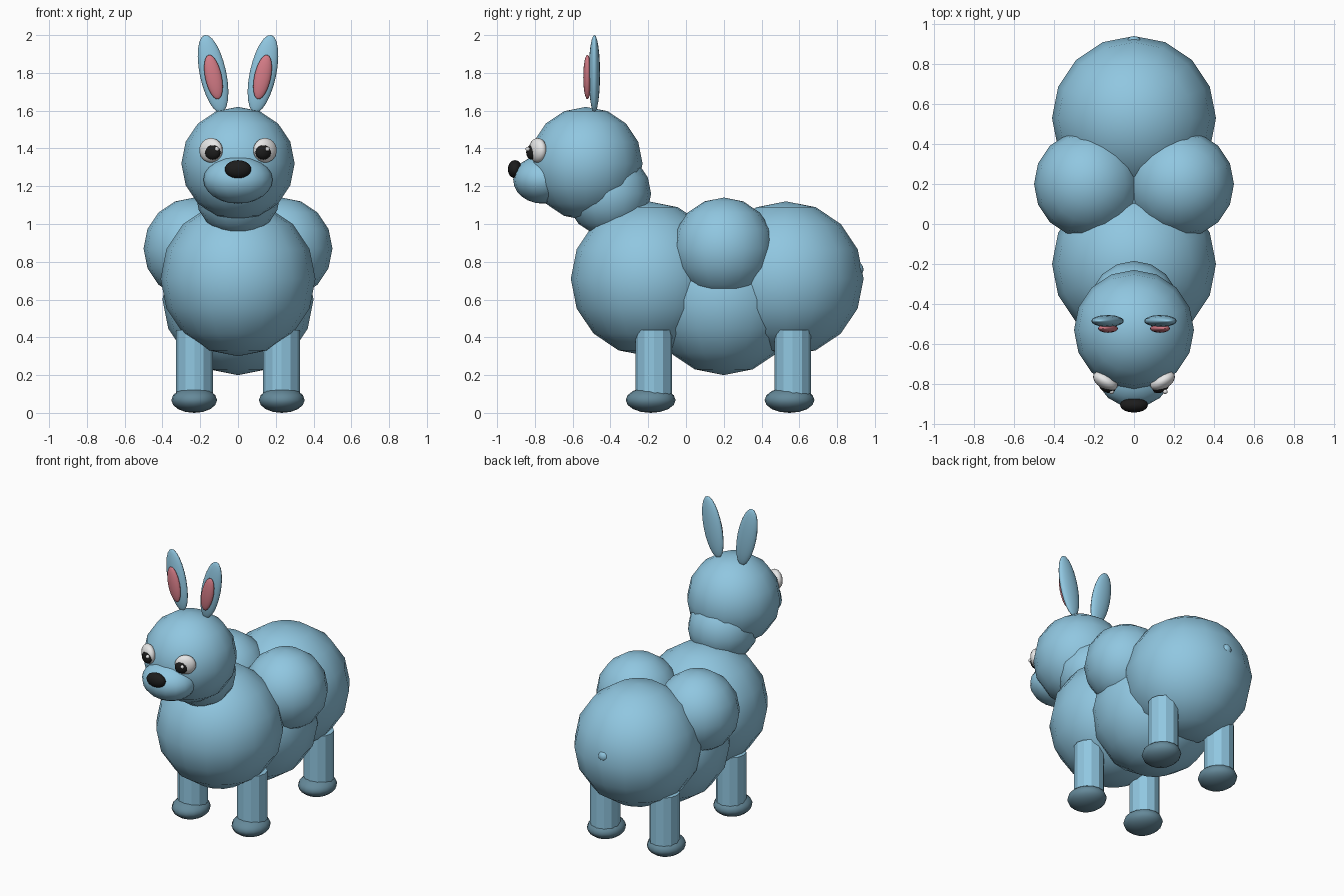
import bpy
from math import radians
from mathutils import Matrix

cube = bpy.data.objects.get("Cube")
if cube:
    bpy.data.objects.remove(cube, do_unlink=True)


def material(name, rgb):
    m = bpy.data.materials.new(name)
    m.use_nodes = True
    m.diffuse_color = (*rgb, 1)
    m.node_tree.nodes["Principled BSDF"].inputs["Base Color"].default_value = (*rgb, 1)
    return m


BLUE = material("sky blue", (0.28, 0.57, 0.75))
HOOF = material("slate blue", (0.13, 0.25, 0.32))
PINK = material("ear pink", (0.66, 0.20, 0.24))
WHITE = material("eye white", (0.84, 0.84, 0.84))
BLACK = material("black", (0.012, 0.012, 0.012))


def ball(name, center, radii, mat, turn=(0, 0, 0), rings=8):
    """Smooth low-poly ellipsoid, turned by degrees."""
    bpy.ops.mesh.primitive_uv_sphere_add(segments=16, ring_count=rings, radius=1,
                                         location=center,
                                         rotation=[radians(a) for a in turn])
    ob = bpy.context.object
    ob.name = name
    ob.scale = (radii,) * 3 if isinstance(radii, (int, float)) else radii
    ob.data.materials.append(mat)
    bpy.ops.object.shade_smooth()
    return ob


# Body: chest, rump, belly, neck and tail
ball("chest", (0, -0.20, 0.71), 0.41, BLUE)
ball("rump", (0, 0.53, 0.71), 0.41, BLUE)
ball("belly", (0, 0.20, 0.60), 0.40, BLUE)
ball("neck", (0, -0.41, 1.16), 0.225, BLUE)
ball("tail", (0, 0.90, 0.76), 0.04, BLUE)

# Head, muzzle and nose
ball("head", (0, -0.53, 1.32), 0.30, BLUE)
ball("muzzle", (0, -0.76, 1.235), (0.183, 0.155, 0.127), BLUE, rings=12)
ball("nose", (0, -0.905, 1.29), (0.07, 0.038, 0.048), BLACK, rings=12)

for side, s in (("left", 1), ("right", -1)):
    # Rounded hump beside the back
    ball(side + "_hump", (0.23 * s, 0.20, 0.87), 0.27, BLUE)

    # Ears leaning outwards
    ball(side + "_ear", (0.132 * s, -0.485, 1.795), (0.07, 0.03, 0.21), BLUE,
         (0, 12 * s, 0), 12)
    ball(side + "_inner_ear", (0.13 * s, -0.522, 1.778), (0.044, 0.022, 0.12), PINK,
         (0, 12 * s, 0), 12)

    # Eyes facing slightly outwards, glints both on the same side
    ball(side + "_eye", (0.143 * s, -0.785, 1.39), (0.068, 0.04, 0.065), WHITE,
         (0, 0, 30 * s), 12)
    ball(side + "_pupil", (0.134 * s, -0.815, 1.38), (0.044, 0.028, 0.04), BLACK,
         (0, 0, 25 * s), 12)
    ball(side + "_glint", (0.134 * s + 0.022, -0.838, 1.397), 0.012, WHITE)

    # Legs and feet
    for end, y in (("front", -0.17), ("back", 0.565)):
        bpy.ops.mesh.primitive_cylinder_add(vertices=12, radius=0.097, depth=0.36,
                                            location=(0.23 * s, y, 0.26))
        leg = bpy.context.object
        leg.name = f"{end}_{side}_leg"
        leg.data.materials.append(BLUE)
        ball(f"{end}_{side}_foot", (0.232 * s, y - 0.017, 0.068),
             (0.121, 0.132, 0.068), HOOF)
